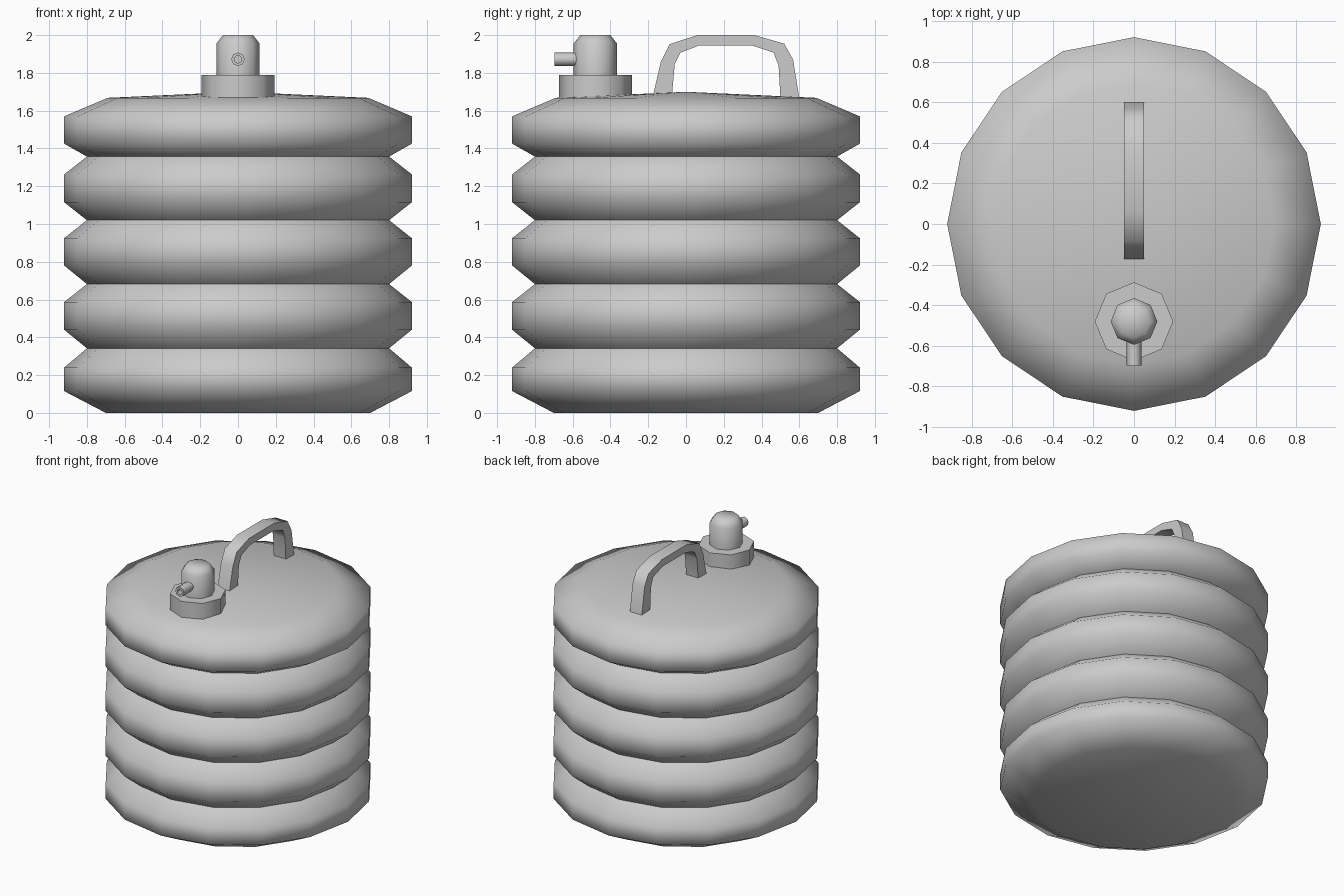
import bpy, bmesh, math
from mathutils import Matrix

if "Cube" in bpy.data.objects:
    bpy.data.objects.remove(bpy.data.objects["Cube"])


def finish(name, bm, angle):
    bmesh.ops.remove_doubles(bm, verts=bm.verts, dist=1e-5)
    bmesh.ops.recalc_face_normals(bm, faces=bm.faces)
    mesh = bpy.data.meshes.new(name)
    bm.to_mesh(mesh)
    bm.free()
    ob = bpy.data.objects.new(name, mesh)
    bpy.context.collection.objects.link(ob)
    bpy.ops.object.select_all(action='DESELECT')
    ob.select_set(True)
    bpy.context.view_layer.objects.active = ob
    bpy.ops.object.shade_smooth_by_angle(angle=math.radians(angle))
    return ob


def lathe(name, profile, sides, matrix=Matrix(), angle=70):
    """Revolve (radius, height) points about the local z axis."""
    bm = bmesh.new()
    rings = [[bm.verts.new((r * math.cos(2 * math.pi * i / sides),
                            r * math.sin(2 * math.pi * i / sides), z))
              for i in range(sides)] if r else [bm.verts.new((0, 0, z))]
             for r, z in profile]
    for a, b in zip(rings, rings[1:]):
        for i in range(sides):
            j = (i + 1) % sides
            quad = [a[i % len(a)], a[j % len(a)], b[j % len(b)], b[i % len(b)]]
            bm.faces.new(list(dict.fromkeys(quad)))
    bm.transform(matrix)
    return finish(name, bm, angle)


# Bellows body: five ridges with valleys between them
ridges = [(0.115, 0.24), (0.44, 0.587), (0.78, 0.925), (1.115, 1.263), (1.425, 1.57)]
valleys = [0.342, 0.682, 1.02, 1.357]
profile = [(0, 0), (0.70, 0)]
for i, (low, high) in enumerate(ridges):
    profile += [(0.92, low), (0.92, high)]
    if i < len(valleys):
        profile.append((0.80, valleys[i]))
profile += [(0.69, 1.668), (0, 1.70)]
lathe("bellows_body", profile, 16)

# Cap collar and valve on top
at = Matrix.Translation((0, -0.48, 0))
lathe("cap_collar", [(0, 1.67), (0.193, 1.67), (0.193, 1.79), (0, 1.79)], 8, at)
lathe("valve", [(0, 1.78), (0.115, 1.78), (0.115, 1.955), (0.08, 2.0), (0, 2.0)], 8, at)

# Hollow spout pointing forward
forward = Matrix.Translation((0, -0.48, 1.872)) @ Matrix.Rotation(math.pi / 2, 4, 'X')
lathe("spout", [(0, 0.08), (0.036, 0.08), (0.036, 0.217), (0.02, 0.217), (0.02, 0.15), (0, 0.15)],
      8, forward)

# Carry handle: rectangular section following an arch
outer = [(-0.177, 1.67), (-0.133, 1.86), (-0.087, 1.952), (0.06, 2.0),
         (0.36, 2.0), (0.52, 1.955), (0.567, 1.87), (0.60, 1.665)]
inner = [(-0.075, 1.67), (-0.06, 1.845), (-0.03, 1.907), (0.07, 1.945),
         (0.35, 1.945), (0.463, 1.908), (0.49, 1.84), (0.50, 1.665)]
bm = bmesh.new()
sections = [[bm.verts.new((x, *p)) for x, p in
             ((-0.05, o), (0.05, o), (0.05, n), (-0.05, n))] for o, n in zip(outer, inner)]
for a, b in zip(sections, sections[1:]):
    for i in range(4):
        j = (i + 1) % 4
        bm.faces.new((a[i], a[j], b[j], b[i]))
bm.faces.new(sections[0])
bm.faces.new(sections[-1])
finish("carry_handle", bm, 60)
